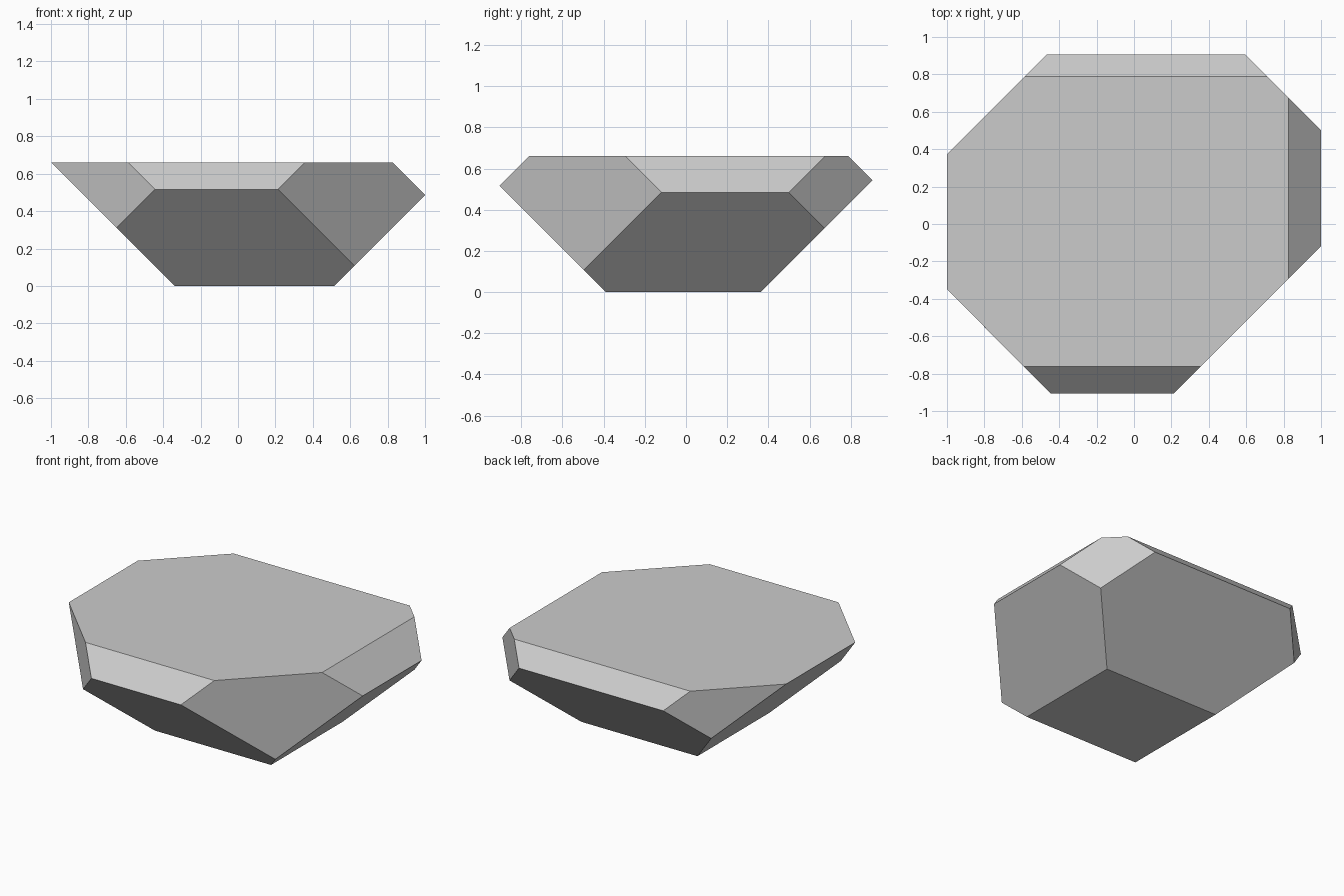
import bpy, bmesh
from mathutils import Vector

if "Cube" in bpy.data.objects:
    bpy.data.objects.remove(bpy.data.objects["Cube"])

# Each cut: outward direction n and limit d, keeping points with n.p <= d
CUTS = [
    # bevels seen from the front
    ((-1, 0, -1), 0.338), ((1, 0, -1), 0.516), ((1, 0, 1), 1.486),
    # bevels seen from the side
    ((0, -1, -1), 0.39), ((0, 1, -1), 0.362), ((0, -1, 1), 1.422), ((0, 1, 1), 1.45),
    # upright corner facets seen from the top
    ((-1, -1, 0), 1.35), ((1, -1, 0), 1.12), ((1, 1, 0), 1.5), ((-1, 1, 0), 1.373),
    # flat top and base
    ((0, 0, 1), 0.661), ((0, 0, -1), 0.0),
]


def slice_off(bm, n, d):
    """Cut away everything beyond a plane and cap the opening."""
    n = Vector(n)
    cut = bmesh.ops.bisect_plane(
        bm, geom=bm.verts[:] + bm.edges[:] + bm.faces[:], dist=1e-5,
        plane_co=n * (d / n.length_squared), plane_no=n, clear_outer=True)
    edges = [e for e in cut["geom_cut"] if isinstance(e, bmesh.types.BMEdge)]
    bmesh.ops.contextual_create(bm, geom=edges)


# Faceted stone: a block with planar slices taken off
bm = bmesh.new()
bmesh.ops.create_cube(bm, size=6)
for normal, limit in CUTS:
    slice_off(bm, normal, limit)
bmesh.ops.recalc_face_normals(bm, faces=bm.faces[:])

mesh = bpy.data.meshes.new("faceted_stone")
bm.to_mesh(mesh)
bm.free()
stone = bpy.data.objects.new("faceted_stone", mesh)
bpy.context.collection.objects.link(stone)
